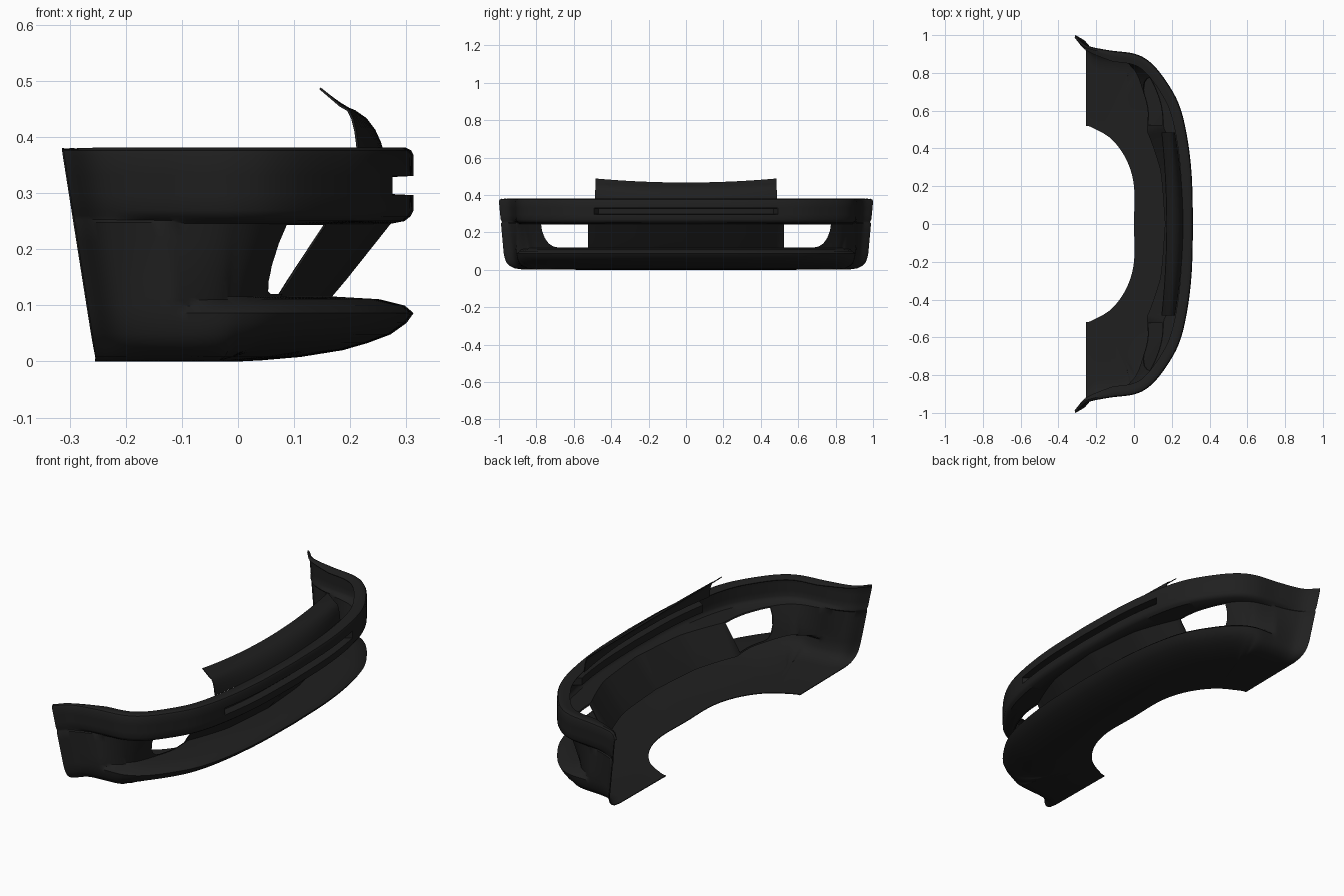
import bpy, bmesh
from mathutils import Vector

cube = bpy.data.objects.get("Cube")
if cube:
    bpy.data.objects.remove(cube)

black = bpy.data.materials.new("black_plastic")
black.use_nodes = True
black.diffuse_color = (0.014, 0.014, 0.014, 1)
black.node_tree.nodes["Principled BSDF"].inputs["Base Color"].default_value = black.diffuse_color


def clamp(v):
    return max(0.0, min(1.0, v))


def lerp(a, b, t):
    return a + (b - a) * t


def table(points, s):
    """Piecewise linear lookup."""
    for (a, va), (b, vb) in zip(points, points[1:]):
        if s <= b:
            return lerp(va, vb, clamp((s - a) / (b - a)))
    return points[-1][1]


def spline(points, steps):
    """Smooth curve through plan points."""
    p = [Vector(q) for q in points]
    p = [2 * p[0] - p[1]] + p + [2 * p[-1] - p[-2]]
    out = []
    for a, b, c, d in zip(p, p[1:], p[2:], p[3:]):
        for i in range(steps):
            t = i / steps
            out.append(0.5 * (2 * b + (c - a) * t + (2 * a - 5 * b + 4 * c - d) * t * t
                              + (3 * b - a - 3 * c + d) * t ** 3))
    return out + [p[-2]]


def make_object(name, bm):
    bmesh.ops.recalc_face_normals(bm, faces=bm.faces)
    mesh = bpy.data.meshes.new(name)
    bm.to_mesh(mesh)
    bm.free()
    mesh.materials.append(black)
    obj = bpy.data.objects.new(name, mesh)
    bpy.context.collection.objects.link(obj)
    return obj


def grid_object(name, sections):
    """Skin a list of equally long cross-sections."""
    bm = bmesh.new()
    rows = [[bm.verts.new(v) for v in sec] for sec in sections]
    for r0, r1 in zip(rows, rows[1:]):
        for i in range(len(r0) - 1):
            bm.faces.new((r0[i], r0[i + 1], r1[i + 1], r1[i]))
    bmesh.ops.remove_doubles(bm, verts=bm.verts, dist=0.0002)
    return make_object(name, bm)


def finish(obj, thickness, cutters=()):
    bpy.ops.object.select_all(action='DESELECT')
    obj.select_set(True)
    bpy.context.view_layer.objects.active = obj
    solid = obj.modifiers.new("thickness", 'SOLIDIFY')
    solid.thickness = thickness
    solid.offset = 0
    for cutter in cutters:
        cut = obj.modifiers.new("opening", 'BOOLEAN')
        cut.operation = 'DIFFERENCE'
        cut.solver = 'EXACT'
        cut.object = cutter
    for mod in list(obj.modifiers):
        bpy.ops.object.modifier_apply(modifier=mod.name)
    bpy.ops.object.shade_smooth_by_angle(angle=0.6)


# Half outline in plan, from the nose round to the wheel arch
outline = spline([(.311, 0), (.303, .265), (.277, .475), (.235, .635), (.165, .76),
                  (.085, .855), (0, .9), (-.13, .918), (-.25, .945), (-.313, 1)], 10)
# Inner edge of the floor, with the wheel cutout
floor_edge = spline([(0, 0), (0, .2), (-.04, .34), (-.12, .45), (-.22, .51), (-.255, .52)], 8)

RECESS_TOP = [(0, .04), (.3, .06), (.54, .11), (.8, .06), (1, .035), (1.25, 0)]
RECESS_LOW = [(0, .145), (.3, .16), (.54, .2), (.8, .13), (1, .07), (1.14, 0)]
# Underside: height, inset at the nose, inset at the side
UNDERSIDE = [(.07, .012, .002), (.05, .04, .006), (.035, .08, .013),
             (.022, .125, .026), (.01, .2, .05), (.004, .27, .09)]


def bumper_section(i, s):
    p = outline[i]
    a, b = outline[max(i - 1, 0)], outline[min(i + 1, len(outline) - 1)]
    tan = b - a
    inward = Vector((-tan.y, tan.x))
    inward.x *= clamp((p.x + .1) / .1)
    inward.normalize()
    front = abs(inward.x)
    slot = .04 if p.y < .485 else 0
    top, low = table(RECESS_TOP, s), table(RECESS_LOW, s)
    flange = lerp(.015, .055, clamp((p.x + .31) / .2))
    rows = [(flange, .372), (flange * .5, .378), (.012, .379), (.004, .375), (0, .367),
            (0, .332), (slot, .33), (slot, .297), (0, .295), (0, .27), (.005, .26),
            (min(.015, top + .005), .252), (top, .247)]
    rows += [(lerp(top, low, k / 4), lerp(.247, .115, k / 4)) for k in range(1, 5)]
    rows += [(min(.06, low), .109), (min(.015, low), .098), (0, .086)]
    rows += [(lerp(side, nose, front), z) for z, nose, side in UNDERSIDE]
    section = []
    for inset, z in rows:
        q = p + inward * inset
        # lean the rear edge forward and inward towards the ground
        k = (1 - z / .38) * clamp(-p.x / .3)
        section.append(Vector((q.x + .06 * k, q.y - .035 * k, z)))
    t = i / (len(outline) - 1) * (len(floor_edge) - 1)
    j = min(int(t), len(floor_edge) - 2)
    e = floor_edge[j].lerp(floor_edge[j + 1], t - j)
    section.append(Vector((e.x, e.y, .002)))
    return section


def mirrored(sections):
    flip = [[Vector((v.x, -v.y, v.z)) for v in sec] for sec in sections[:0:-1]]
    return flip + sections


# Bumper shell
half, length = [], 0
for i, p in enumerate(outline):
    if i:
        length += (p - outline[i - 1]).length
    half.append(bumper_section(i, length))
bumper = grid_object("bumper_shell", mirrored(half))


# Cutters for the two lower air openings
def opening_cutter(side):
    shape = [(.525, .12), (.685, .12), (.71, .125), (.735, .142), (.755, .17),
             (.77, .21), (.775, .243), (.525, .243)]
    bm = bmesh.new()
    face = bm.faces.new([bm.verts.new((-.1, side * y, z)) for y, z in shape])
    ext = bmesh.ops.extrude_face_region(bm, geom=[face])
    moved = [g for g in ext["geom"] if isinstance(g, bmesh.types.BMVert)]
    bmesh.ops.translate(bm, verts=moved, vec=(.45, 0, 0))
    obj = make_object("opening_cutter", bm)
    obj.hide_render = True
    return obj


cutters = [opening_cutter(side) for side in (-1, 1)]
finish(bumper, .004, cutters)
for c in cutters:
    bpy.data.objects.remove(c)

# Curved mounting panel rising above the bumper
MID = [(.258, .372), (.253, .39), (.243, .412), (.228, .432), (.208, .446), (.198, .45), (.172, .465)]
END = [(.214, .372), (.212, .39), (.209, .412), (.204, .432), (.196, .448), (.182, .456), (.146, .487)]
panel = []
for k in range(13):
    y = .485 * k / 12
    q = (k / 12) ** 2
    panel.append([Vector((lerp(a[0], b[0], q), y, lerp(a[1], b[1], q))) for a, b in zip(MID, END)])
finish(grid_object("mounting_panel", mirrored(panel)), .004)
